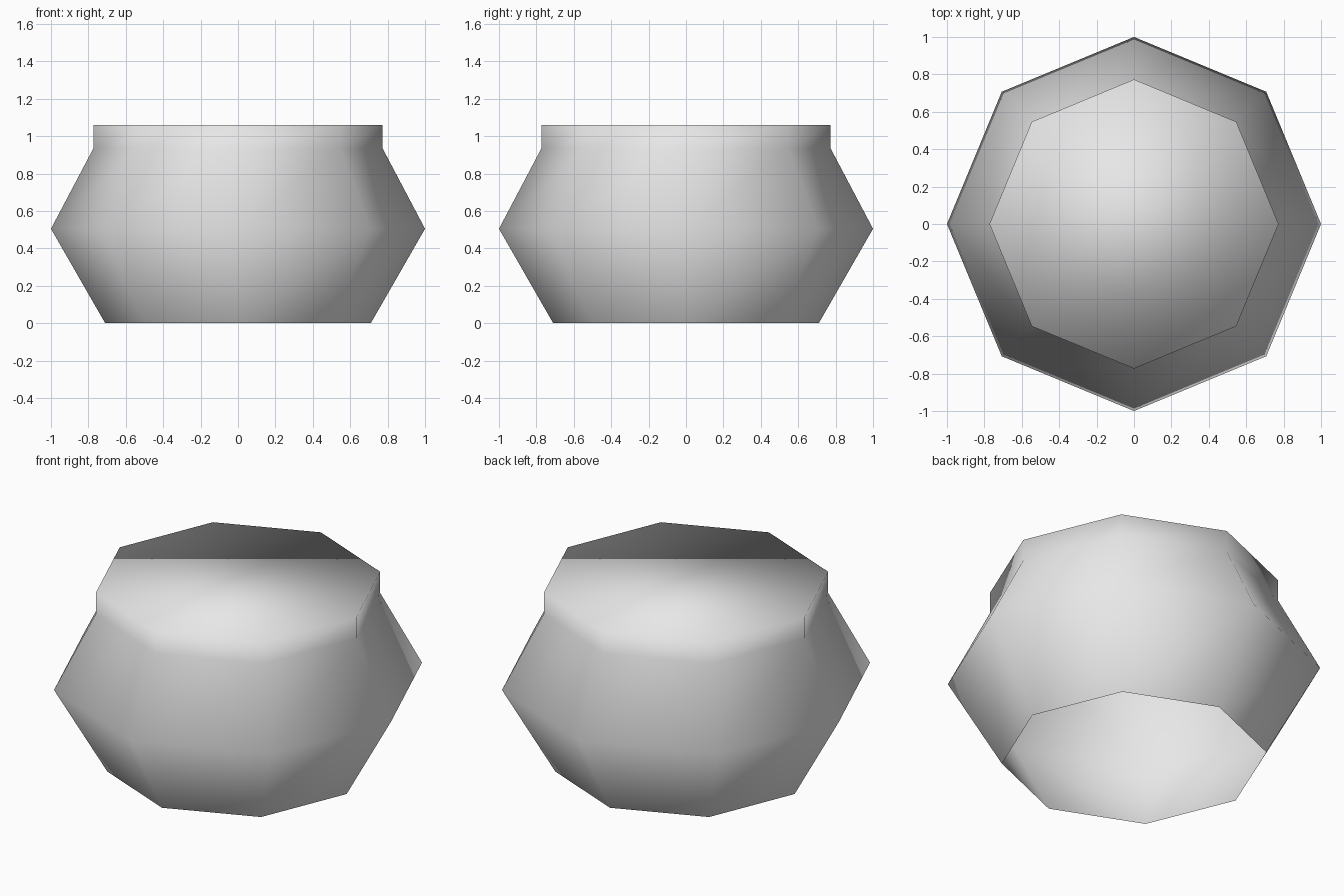
import bpy
import bmesh
from math import cos, sin, tau

cube = bpy.data.objects.get("Cube")
if cube:
    bpy.data.objects.remove(cube, do_unlink=True)

SIDES = 8
# Pot outline from foot to rim: (radius, height)
PROFILE = [(0.71, 0.0), (1.0, 0.505), (0.773, 0.935), (0.773, 1.06)]


def make_material(name, colour):
    mat = bpy.data.materials.new(name)
    mat.use_nodes = True
    mat.diffuse_color = colour
    mat.node_tree.nodes["Principled BSDF"].inputs["Base Color"].default_value = colour
    return mat


# Octagonal shell: stacked rings joined by quads, open underneath
bm = bmesh.new()
rings = [[bm.verts.new((r * cos(tau * i / SIDES), r * sin(tau * i / SIDES), z))
          for i in range(SIDES)] for r, z in PROFILE]
for low, high in zip(rings, rings[1:]):
    for i in range(SIDES):
        j = (i + 1) % SIDES
        bm.faces.new((low[i], low[j], high[j], high[i]))

# Closed top, sharing the rim so the shading rolls over it
bm.faces.new(rings[-1])
for face in bm.faces:
    face.smooth = True

mesh = bpy.data.meshes.new("pot_body")
bm.to_mesh(mesh)
bm.free()
mesh.materials.append(make_material("light grey", (0.8, 0.8, 0.8, 1.0)))
pot = bpy.data.objects.new("pot_body", mesh)
bpy.context.collection.objects.link(pot)
